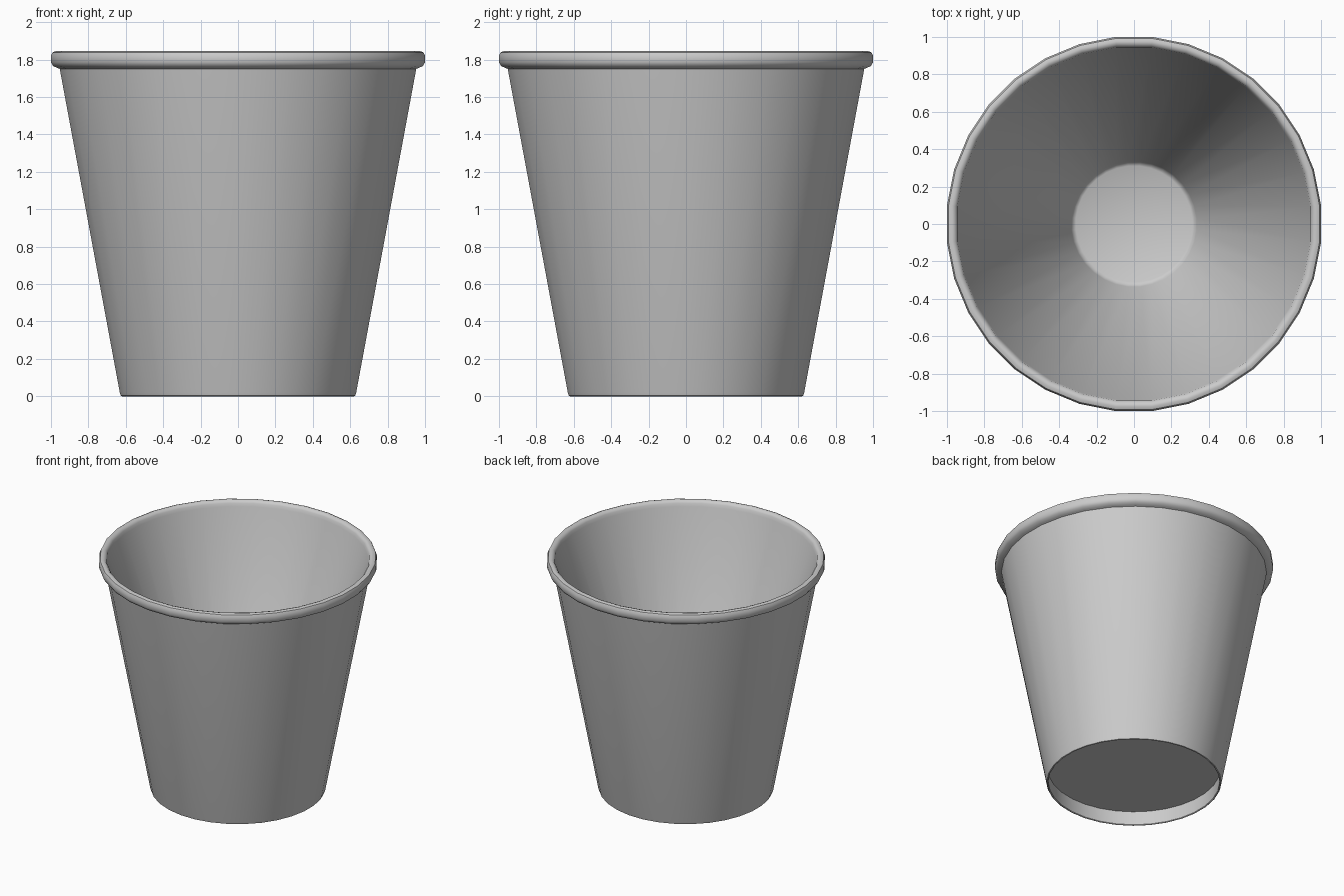
import bpy, bmesh, math
from mathutils import Matrix

if "Cube" in bpy.data.objects:
    bpy.data.objects.remove(bpy.data.objects["Cube"])

SIDES = 32


def lathe(name, profile):
    """Spin an (r, z) profile round z; points with r = 0 become the poles."""
    bm = bmesh.new()
    k = 1 / math.cos(math.pi / SIDES)  # radii are measured to the flats
    verts = [bm.verts.new((r * k, 0, z)) for r, z in profile]
    edges = [bm.edges.new(pair) for pair in zip(verts, verts[1:])]
    bmesh.ops.spin(bm, geom=verts + edges, cent=(0, 0, 0), axis=(0, 0, 1),
                   angle=math.tau, steps=SIDES, use_merge=True)
    bmesh.ops.remove_doubles(bm, verts=bm.verts, dist=1e-5)
    bmesh.ops.dissolve_degenerate(bm, edges=bm.edges, dist=1e-5)
    bmesh.ops.rotate(bm, verts=bm.verts, cent=(0, 0, 0),
                     matrix=Matrix.Rotation(math.pi / SIDES, 3, 'Z'))
    bmesh.ops.recalc_face_normals(bm, faces=bm.faces)
    mesh = bpy.data.meshes.new(name)
    bm.to_mesh(mesh)
    bm.free()
    obj = bpy.data.objects.new(name, mesh)
    bpy.context.collection.objects.link(obj)
    bpy.context.view_layer.objects.active = obj
    obj.select_set(True)
    bpy.ops.object.shade_smooth_by_angle(angle=math.radians(40))
    obj.select_set(False)
    return obj


lathe("cup", [
    # recessed underside and foot edge
    (0, 0.115), (0.62, 0.115), (0.615, 0.005), (0.62, 0), (0.627, 0.003),
    (0.632, 0.02),
    # outer wall
    (0.953, 1.75),
    # rolled lip
    (0.965, 1.755), (0.988, 1.765), (1.0, 1.785), (1.0, 1.82),
    (0.992, 1.838), (0.975, 1.845), (0.957, 1.84), (0.945, 1.825),
    (0.94, 1.80),
    # inner wall tapering to a small floor
    (0.335, 0.185), (0.325, 0.168), (0.31, 0.16), (0, 0.16),
])
